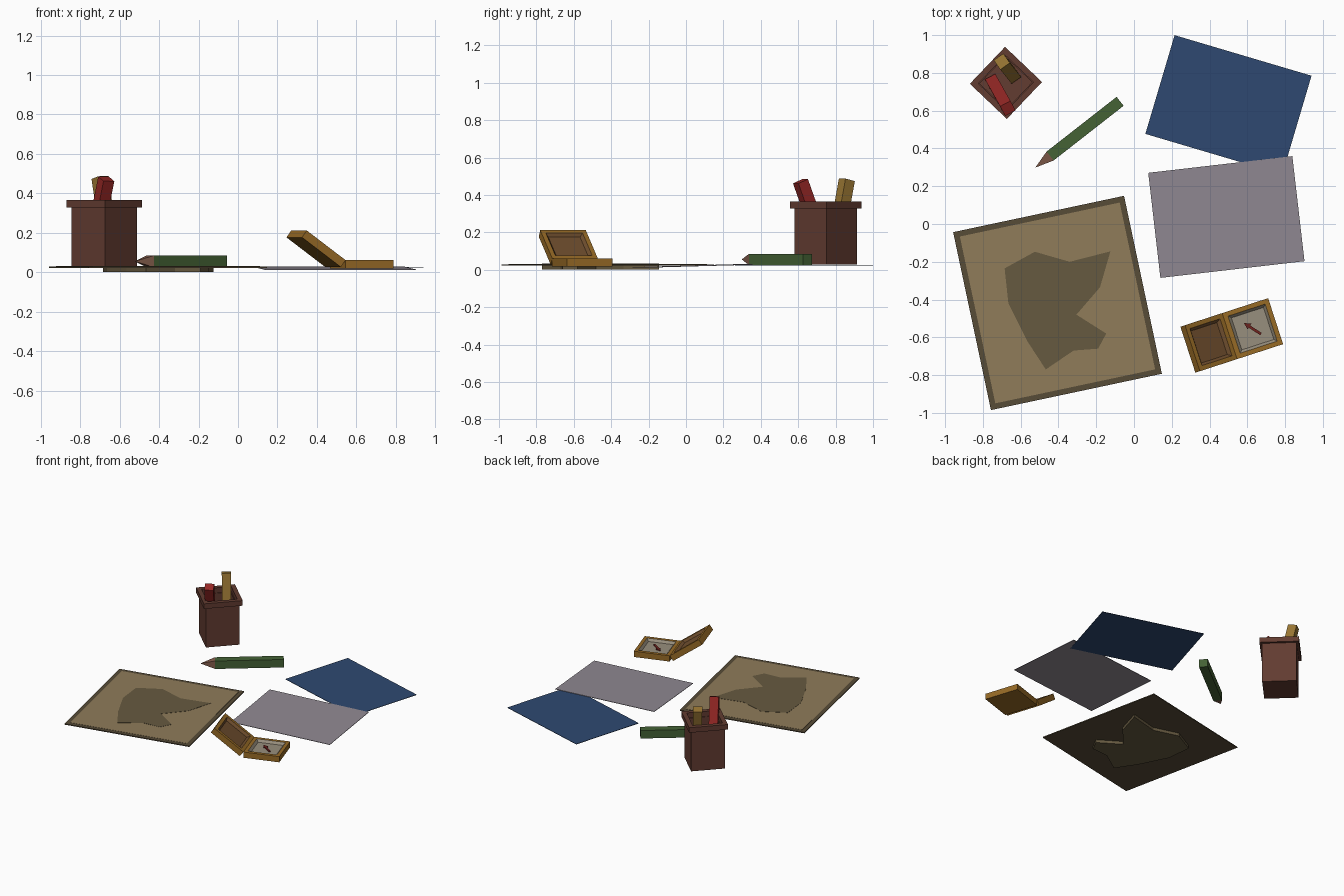
import bpy, bmesh
from math import radians, cos, sin
from mathutils import Matrix, Vector

if "Cube" in bpy.data.objects:
    bpy.data.objects.remove(bpy.data.objects["Cube"])


def mat(name, r, g, b):
    m = bpy.data.materials.new(name)
    m.diffuse_color = [(c / 255) ** 2.2 for c in (r, g, b)] + [1]
    m.use_nodes = True
    m.node_tree.nodes["Principled BSDF"].inputs["Base Color"].default_value = m.diffuse_color
    return m


WOOD = mat("dark_wood", 98, 62, 52)
BORDER = mat("map_border", 88, 77, 58)
PARCH = mat("parchment", 142, 123, 90)
LAND = mat("land_ink", 102, 90, 66)
NAVY = mat("navy_paper", 50, 74, 112)
GREY = mat("grey_paper", 143, 136, 145)
OCHRE = mat("ochre", 150, 106, 42)
BROWN = mat("lid_lining", 112, 80, 50)
DIAL = mat("dial", 150, 141, 124)
RED = mat("red", 150, 44, 42)
NEEDLE = mat("needle_red", 110, 38, 34)
GREEN = mat("green", 70, 98, 56)
TIP = mat("pencil_wood", 128, 92, 76)
YELLOW = mat("yellow_wood", 150, 116, 54)


def finish(name, bm, mats, matrix):
    bmesh.ops.recalc_face_normals(bm, faces=bm.faces)
    me = bpy.data.meshes.new(name)
    bm.to_mesh(me)
    bm.free()
    for m in mats:
        me.materials.append(m)
    ob = bpy.data.objects.new(name, me)
    ob.matrix_world = matrix
    bpy.context.collection.objects.link(ob)
    return ob


def place(x, y, z, rot=0, tilt=0, axis='X'):
    return (Matrix.Translation((x, y, z)) @ Matrix.Rotation(radians(rot), 4, 'Z')
            @ Matrix.Rotation(radians(tilt), 4, axis))


def cube(size, centre=(0, 0, 0)):
    bm = bmesh.new()
    bmesh.ops.create_cube(bm, size=1, matrix=Matrix.Translation(centre) @ Matrix.Diagonal((*size, 1)))
    return bm


def top_face(bm):
    return max(bm.faces, key=lambda f: f.calc_center_median().z)


def box(name, size, m, matrix):
    return finish(name, cube(size), [m], matrix)


def plate(name, pts, z0, z1, m, matrix):
    bm = bmesh.new()
    f = bm.faces.new([bm.verts.new((x, y, z0)) for x, y in pts])
    ext = bmesh.ops.extrude_face_region(bm, geom=[f], use_keep_orig=True)['geom']
    bmesh.ops.translate(bm, vec=(0, 0, z1 - z0), verts=[v for v in ext if isinstance(v, bmesh.types.BMVert)])
    return finish(name, bm, [m], matrix)


def tray(name, size, centre, rim, slope, depth, mats, matrix):
    # block with a tapered recess in its top
    bm = cube(size, centre)
    f = top_face(bm)
    bmesh.ops.inset_region(bm, faces=[f], thickness=rim)
    ring = bmesh.ops.inset_region(bm, faces=[f], thickness=slope)['faces']
    bmesh.ops.translate(bm, vec=(0, 0, -depth), verts=f.verts)
    for g in [f] + ring:
        g.material_index = 1
    return finish(name, bm, mats, matrix)


def stick(name, bottom, top, width, spin, m):
    a, b = Vector(bottom), Vector(top)
    d = b - a
    lean = Vector((0, 0, 1)).rotation_difference(d).to_matrix().to_4x4()
    return box(name, (width, width, d.length), m,
               Matrix.Translation((a + b) / 2) @ lean @ Matrix.Rotation(radians(spin), 4, 'Z'))


# map: border sheet, parchment and land shape reaching below it
box("map_border", (0.925, 0.963, 0.007), BORDER, place(-0.405, -0.418, 0.0255, 12))
box("map_sheet", (0.865, 0.903, 0.004), PARCH, place(-0.405, -0.418, 0.0285, 12))
land = [(-0.685, -0.235), (-0.525, -0.147), (-0.34, -0.20), (-0.125, -0.145),
        (-0.18, -0.335), (-0.305, -0.48), (-0.147, -0.58), (-0.19, -0.66),
        (-0.32, -0.67), (-0.467, -0.77), (-0.565, -0.62), (-0.665, -0.42)]
plate("map_land", land, 0, 0.032, LAND, Matrix())

# loose papers, the grey one tilted over the navy one
box("navy_paper", (0.756, 0.545, 0.003), NAVY, place(0.50, 0.631, 0.0245, -16.5))
box("grey_paper", (0.768, 0.56, 0.003), GREY, place(0.489, 0.037, 0.0205, 6.6, 1.6))

# compass body, open lid and needle
R, S, T = 18, 0.256, 0.043
cx, cy = 0.628, -0.554
tray("compass_body", (S, S, T), (0, 0, -T / 2), 0.035, 0.02, 0.018, [OCHRE, DIAL],
     place(cx, cy, 0.061, R))
hx, hy = cx - S / 2 * cos(radians(R)), cy - S / 2 * sin(radians(R))
tray("compass_lid", (S, S, T), (-S / 2, 0, -T / 2), 0.035, 0.02, 0.018, [OCHRE, BROWN],
     place(hx, hy, 0.061, R, 36, 'Y'))
arrow = [(-0.053, -0.007), (0.02, -0.007), (0.02, -0.018), (0.055, 0),
         (0.02, 0.018), (0.02, 0.007), (-0.053, 0.007)]
plate("compass_needle", arrow, 0, 0.007, NEEDLE, place(cx, cy, 0.045, 147))

# pencil: square shaft and pyramid tip
P = place(-0.444, 0.36, 0.055, 38)
finish("pencil_shaft", cube((0.47, 0.06, 0.06), (0.235, 0, 0)), [GREEN], P)
bm = cube((0.1, 0.06, 0.06), (-0.05, 0, 0))
bmesh.ops.pointmerge(bm, verts=[v for v in bm.verts if v.co.x < -0.05], merge_co=(-0.1, 0, 0))
finish("pencil_tip", bm, [TIP], P)

# pencil cup with overhanging rim
bx, by, rot = -0.678, 0.747, -43.6
tray("cup_body", (0.235, 0.235, 0.30), (0, 0, 0.15), 0.0275, 0, 0.27, [WOOD, WOOD], place(bx, by, 0.027, rot))
bm = cube((0.27, 0.27, 0.038))
top, low = top_face(bm), min(bm.faces, key=lambda f: f.calc_center_median().z)
bmesh.ops.inset_region(bm, faces=[top], thickness=0.045)
bmesh.ops.inset_region(bm, faces=[low], thickness=0.045)
bmesh.ops.bridge_loops(bm, edges=list(top.edges) + list(low.edges))
bmesh.ops.delete(bm, geom=[top, low], context='FACES_ONLY')
finish("cup_rim", bm, [WOOD], place(bx, by, 0.346, rot))

# sticks leaning in the cup
stick("red_stick", (-0.748, 0.755, 0.07), (-0.668, 0.612, 0.473), 0.062, 28, RED)
stick("yellow_stick", (-0.64, 0.785, 0.065), (-0.70, 0.86, 0.48), 0.062, 35, YELLOW)
